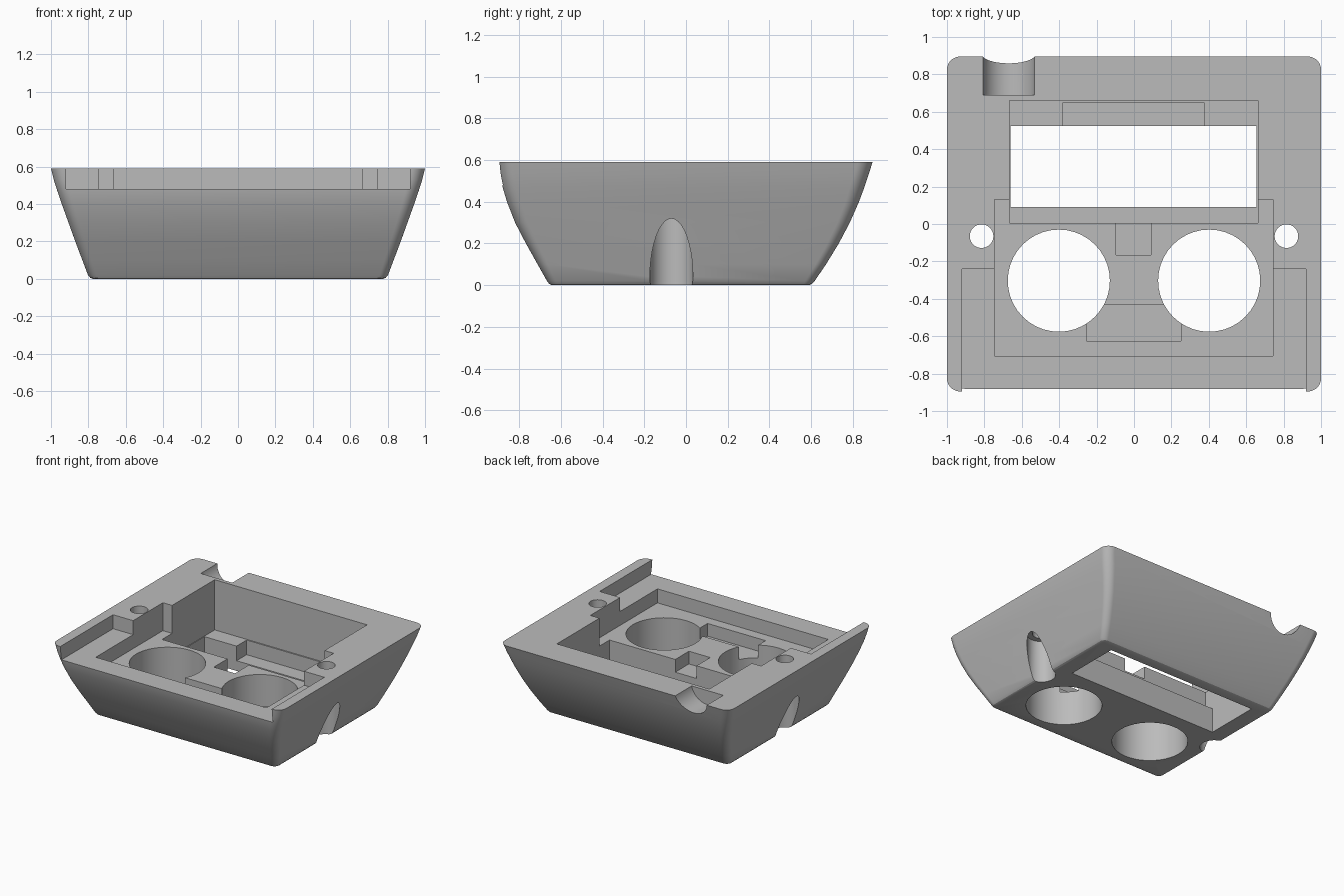
import bpy, bmesh, math

if "Cube" in bpy.data.objects:
    bpy.data.objects.remove(bpy.data.objects["Cube"], do_unlink=True)

# Single grey plastic
grey = bpy.data.materials.new("grey plastic")
grey.use_nodes = True
colour = (0.5, 0.5, 0.5, 1)
grey.diffuse_color = colour
grey.node_tree.nodes["Principled BSDF"].inputs["Base Color"].default_value = colour

TOP = 0.59
ABOVE = 0.9
BELOW = -0.2


def finish(name, bm):
    bmesh.ops.recalc_face_normals(bm, faces=bm.faces)
    mesh = bpy.data.meshes.new(name)
    bm.to_mesh(mesh)
    bm.free()
    mesh.materials.append(grey)
    ob = bpy.data.objects.new(name, mesh)
    bpy.context.collection.objects.link(ob)
    return ob


def ring(bm, z, half, front, back, radius, steps=10):
    """Rounded rectangle of vertices at height z."""
    corners = [(half, back), (-half, back), (-half, front), (half, front)]
    verts = []
    for i, (x, y) in enumerate(corners):
        cx = x - math.copysign(radius, x)
        cy = y - math.copysign(radius, y)
        for k in range(steps + 1):
            a = (i + k / steps) * math.pi / 2
            verts.append(bm.verts.new((cx + radius * math.cos(a), cy + radius * math.sin(a), z)))
    return verts


# Flared housing: height, half width, front, back, corner radius
profile = [
    (0, .775, -.645, .590, .04), (.006, .790, -.657, .605, .04),
    (.02, .802, -.667, .617, .045), (.1, .832, -.712, .672, .05),
    (.2, .870, -.768, .733, .055), (.3, .906, -.820, .786, .06),
    (.4, .942, -.859, .830, .065), (.47, .966, -.880, .856, .07),
    (.53, .985, -.889, .876, .07), (TOP, 1.0, -.895, .895, .07),
]
bm = bmesh.new()
rings = [ring(bm, *row) for row in profile]
for low, high in zip(rings, rings[1:]):
    n = len(low)
    for i in range(n):
        j = (i + 1) % n
        bm.faces.new((low[i], low[j], high[j], high[i]))
bm.faces.new(rings[0])
bm.faces.new(rings[-1])
housing = finish("housing", bm)


def cut(cutter):
    cutter.hide_render = True
    bpy.context.view_layer.objects.active = housing
    mod = housing.modifiers.new(cutter.name, "BOOLEAN")
    mod.operation = "DIFFERENCE"
    mod.solver = "EXACT"
    mod.object = cutter
    bpy.ops.object.modifier_apply(modifier=mod.name)
    bpy.data.objects.remove(cutter, do_unlink=True)


def cut_box(name, x, y, z):
    bm = bmesh.new()
    bmesh.ops.create_cube(bm, size=1)
    for v in bm.verts:
        v.co = [lim[0] if c < 0 else lim[1] for c, lim in zip(v.co, (x, y, z))]
    cut(finish(name, bm))


def cut_cylinder(name, centre, radius, low, high, along_y=False):
    """Cylinder from low to high on z, or on y with centre given as (x, z)."""
    bm = bmesh.new()
    bmesh.ops.create_cone(bm, cap_ends=True, segments=40, radius1=radius,
                          radius2=radius, depth=high - low)
    mid = (low + high) / 2
    for v in bm.verts:
        x, y, z = v.co
        if along_y:
            v.co = (centre[0] + x, mid + z, centre[1] + y)
        else:
            v.co = (centre[0] + x, centre[1] + y, mid + z)
    cut(finish(name, bm))


# Stepped recesses, from shallow to deep
cut_box("front_lip", (-.92, .92), (-1.2, -.24), (.48, ABOVE))
cut_box("main_pocket", (-.745, .742), (-.705, .13), (.37, ABOVE))
cut_box("screen_pocket", (-.665, .662), (.005, .66), (.195, ABOVE))
cut_box("screen_window", (-.66, .655), (.09, .525), (BELOW, .4))
cut_box("screen_back_slot", (-.38, .375), (.4, .65), (.08, .4))
cut_box("cable_notch", (-.095, .09), (-.165, .05), (.27, .5))
cut_box("centre_recess", (-.255, .25), (-.625, -.43), (.27, .5))

# Twin round openings, screw holes and their side counterbores
for side in (-1, 1):
    cut_cylinder("round_opening", (side * .402, -.303), .273, BELOW, .6)
    cut_cylinder("screw_hole", (side * .815, -.065), .063, BELOW, ABOVE)
    cut_cylinder("counterbore", (side * .81, -.07), .103, BELOW, .335)

# Rounded cable channel through the back rim
cut_cylinder("cable_channel", (-.67, .62), .141, .69, 1.2, along_y=True)

bpy.ops.object.select_all(action="DESELECT")
housing.select_set(True)
bpy.context.view_layer.objects.active = housing
bpy.ops.object.shade_smooth_by_angle(angle=math.radians(25))
